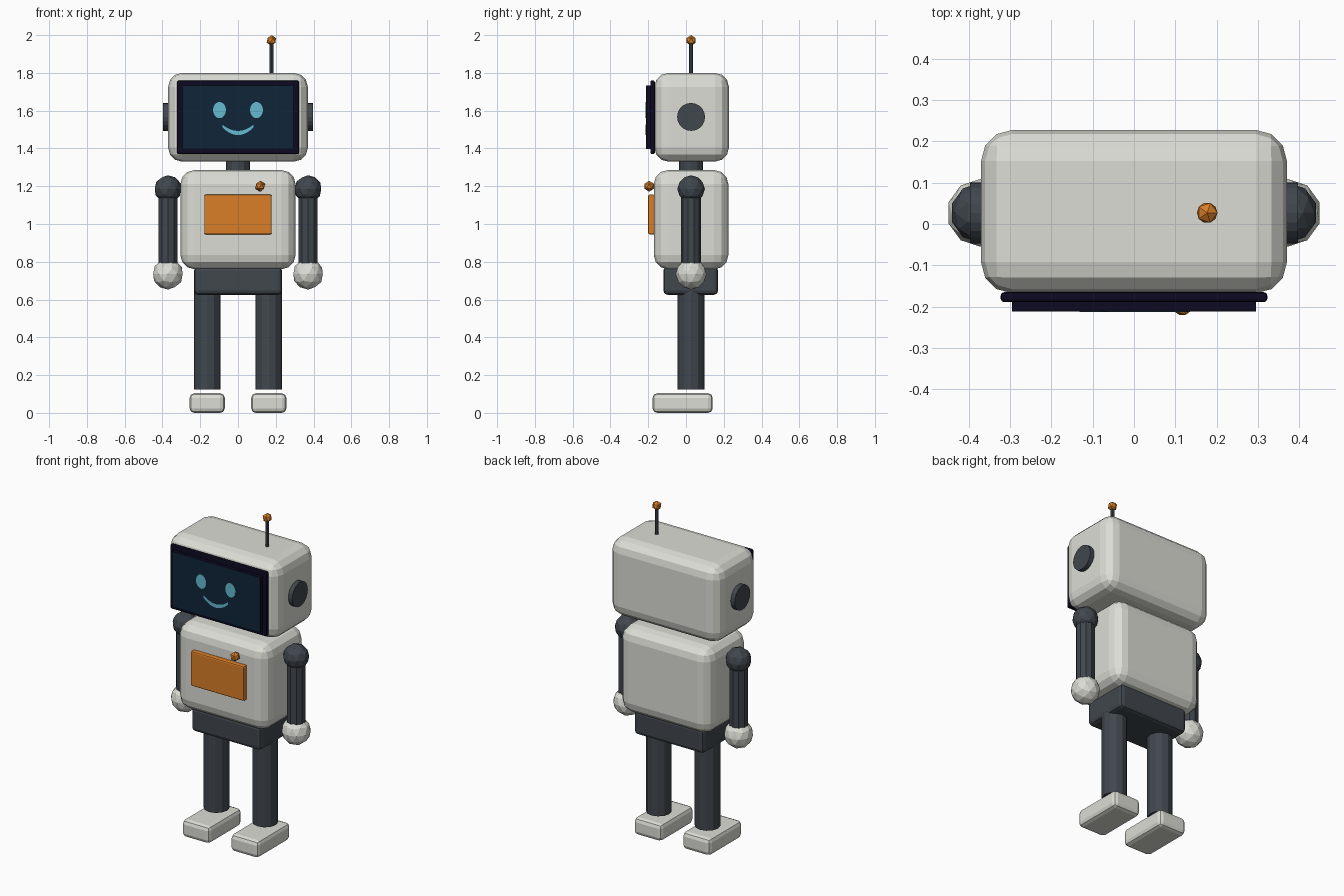
import bpy, bmesh, math
from mathutils import Matrix, Vector

cube = bpy.data.objects.get("Cube")
if cube:
    bpy.data.objects.remove(cube, do_unlink=True)

MID = 0.027  # depth of the body's centre line


def material(name, r, g, b):
    m = bpy.data.materials.new(name)
    m.use_nodes = True
    m.diffuse_color = (r, g, b, 1)
    m.node_tree.nodes["Principled BSDF"].inputs["Base Color"].default_value = (r, g, b, 1)
    return m


shell = material("shell white", 0.72, 0.72, 0.67)
dark = material("dark grey", 0.052, 0.063, 0.075)
orange = material("orange", 0.70, 0.21, 0.02)
bezel = material("bezel navy", 0.004, 0.003, 0.015)
glass = material("screen blue", 0.005, 0.019, 0.042)
glow = material("face cyan", 0.13, 0.50, 0.64)


def finish(name, bm, *mats):
    mesh = bpy.data.meshes.new(name)
    bmesh.ops.recalc_face_normals(bm, faces=bm.faces)
    bm.to_mesh(mesh)
    bm.free()
    ob = bpy.data.objects.new(name, mesh)
    bpy.context.collection.objects.link(ob)
    for m in mats:
        mesh.materials.append(m)
    return ob


def box(name, center, size, mat, bevel=0, segments=2):
    bm = bmesh.new()
    bmesh.ops.create_cube(bm, size=1, matrix=Matrix.Translation(center) @ Matrix.Diagonal((*size, 1)))
    ob = finish(name, bm, mat)
    if bevel:
        mod = ob.modifiers.new("rounded edges", "BEVEL")
        mod.width, mod.segments = bevel, segments
    return ob


def cylinder(name, center, radius, length, mat, sides=12, axis="Z"):
    bm = bmesh.new()
    turn = {"Z": Matrix(), "X": Matrix.Rotation(math.pi / 2, 4, "Y"),
            "Y": Matrix.Rotation(math.pi / 2, 4, "X")}[axis]
    bmesh.ops.create_cone(bm, cap_ends=True, segments=sides, radius1=radius, radius2=radius,
                          depth=length, matrix=Matrix.Translation(center) @ turn)
    return finish(name, bm, mat)


def ball(name, center, radius, mat, detail):
    bm = bmesh.new()
    bmesh.ops.create_icosphere(bm, subdivisions=detail, radius=radius,
                               matrix=Matrix.Translation(center))
    return finish(name, bm, mat)


# Head, neck and torso
box("head", (0, 0.03, 1.565), (0.74, 0.395, 0.47), shell, 0.075, 3)
cylinder("neck", (0, MID, 1.31), 0.063, 0.12, dark)
box("torso", (0, 0.027, 1.023), (0.61, 0.395, 0.525), shell, 0.075, 3)
box("pelvis", (0, 0.025, 0.70), (0.466, 0.29, 0.15), dark, 0.022)

# Screen: only its front face is glass
box("screen_frame", (0, -0.177, 1.565), (0.645, 0.024, 0.39), bezel, 0.008)
screen = box("screen", (0, -0.195, 1.565), (0.59, 0.034, 0.334), bezel)
screen.data.materials.append(glass)
for face in screen.data.polygons:
    face.material_index = 1 if face.normal.y < -0.9 else 0

# Eyes
for side, label in ((1, "left"), (-1, "right")):
    eye = cylinder(label + "_eye", (0, 0, 0), 1, 1, glow, 24, "Y")
    eye.scale = (0.034, 0.003, 0.043)
    eye.location = (side * 0.098, -0.212, 1.603)

# Smile: a thin curved band tapering toward its ends
bm = bmesh.new()
rows = []
steps = 16
for i in range(steps + 1):
    t = 2 * i / steps - 1
    x, z = 0.083 * t, 1.482 + 0.037 * t * t
    half = 0.011 - 0.004 * t * t
    rows.append([bm.verts.new((x, -0.2135, z + s * half)) for s in (-1, 1)])
for a, b in zip(rows, rows[1:]):
    bm.faces.new((a[0], b[0], b[1], a[1]))
strip = bmesh.ops.extrude_face_region(bm, geom=bm.faces[:])
moved = [v for v in strip["geom"] if isinstance(v, bmesh.types.BMVert)]
bmesh.ops.translate(bm, verts=moved, vec=Vector((0, 0.002, 0)))
finish("smile", bm, glow)

# Chest panel, chest button and antenna
box("chest_panel", (0, -0.182, 1.05), (0.357, 0.036, 0.21), orange, 0.008)
ball("chest_button", (0.117, -0.195, 1.20), 0.029, orange, 1)
cylinder("antenna_rod", (0.177, MID, 1.88), 0.011, 0.18, dark, 8)
ball("antenna_tip", (0.177, MID, 1.972), 0.028, orange, 1)

# Ears, arms and legs on both sides
for side, label in ((1, "left"), (-1, "right")):
    cylinder(label + "_ear", (side * 0.375, MID, 1.567), 0.074, 0.044, dark, 20, "X")
    ball(label + "_shoulder", (side * 0.371, MID, 1.185), 0.073, dark, 2)
    cylinder(label + "_arm", (side * 0.371, MID, 0.96), 0.053, 0.44, dark, 10)
    ball(label + "_hand", (side * 0.371, MID, 0.735), 0.082, shell, 2)
    cylinder(label + "_leg", (side * 0.163, MID, 0.385), 0.071, 0.52, dark, 12)
    box(label + "_foot", (side * 0.163, -0.018, 0.052), (0.186, 0.318, 0.104), shell, 0.024)
